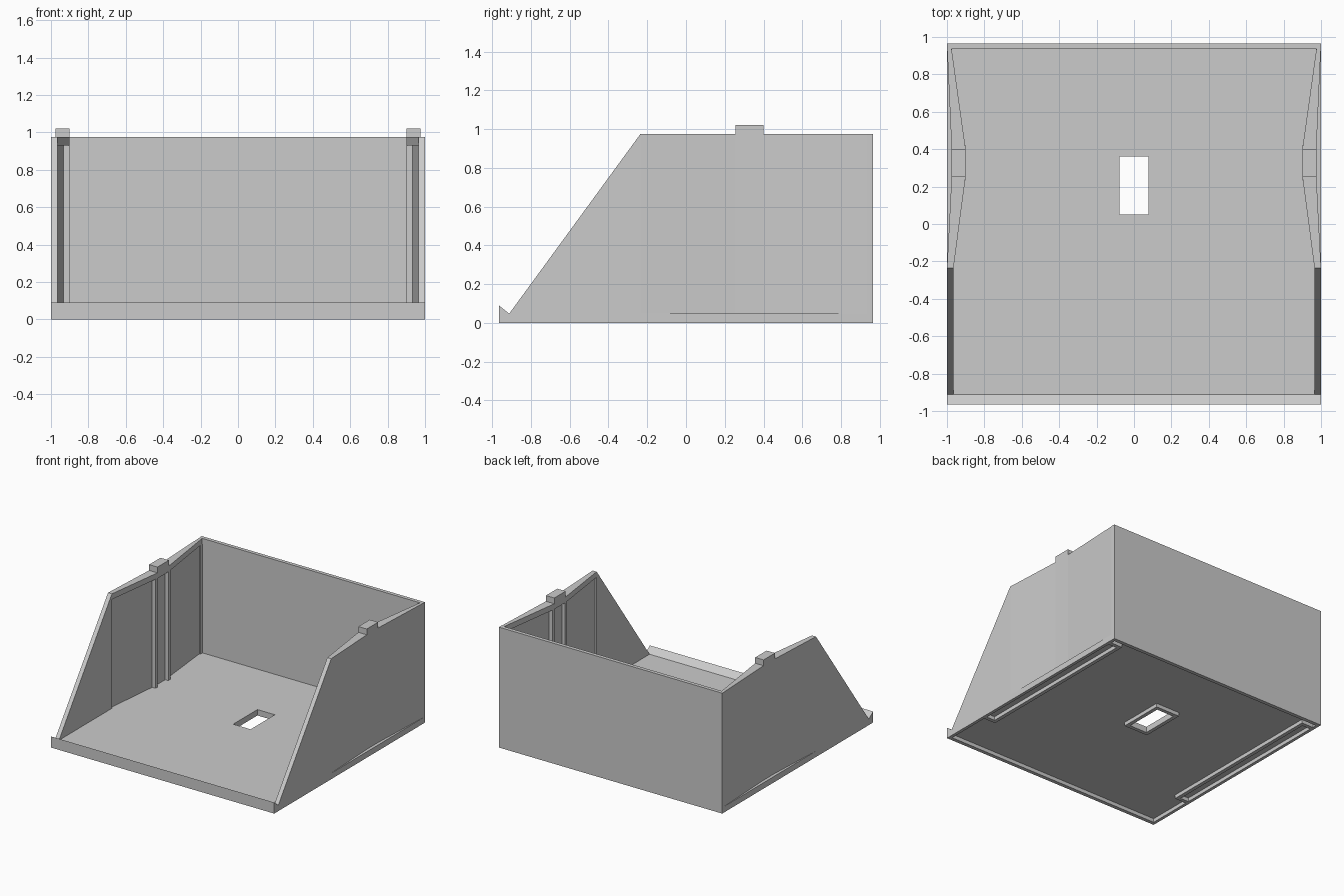
import bpy
import bmesh
from mathutils import Vector

cube = bpy.data.objects.get("Cube")
if cube:
    bpy.data.objects.remove(cube, do_unlink=True)

grey = bpy.data.materials.new("light_grey")
grey.use_nodes = True
colour = (0.6, 0.6, 0.6, 1)
grey.diffuse_color = colour
grey.node_tree.nodes["Principled BSDF"].inputs["Base Color"].default_value = colour

UNDER, FLOOR, RIM, TOP, TAB = 0.03, 0.048, 0.93, 0.975, 1.022
FRONT, NOTCH, BEND, BACK = -0.965, -0.912, -0.235, 0.965
INNER_BACK = 0.935


def prism(name, points, offset):
    """Extrude a flat 3D outline along an offset."""
    bm = bmesh.new()
    face = bm.faces.new([bm.verts.new(p) for p in points])
    moved = bmesh.ops.extrude_face_region(bm, geom=[face])["geom"]
    bmesh.ops.translate(bm, vec=Vector(offset),
                        verts=[v for v in moved if isinstance(v, bmesh.types.BMVert)])
    bmesh.ops.recalc_face_normals(bm, faces=bm.faces)
    mesh = bpy.data.meshes.new(name)
    bm.to_mesh(mesh)
    bm.free()
    mesh.materials.append(grey)
    obj = bpy.data.objects.new(name, mesh)
    bpy.context.collection.objects.link(obj)
    return obj


def plan(name, outline, z0, z1):
    return prism(name, [(x, y, z0) for x, y in outline], (0, 0, z1 - z0))


def box(name, x0, x1, y0, y1, z0, z1):
    return plan(name, [(x0, y0), (x1, y0), (x1, y1), (x0, y1)], z0, z1)


def side_profile(name, outline, x0, x1):
    return prism(name, [(x0, y, z) for y, z in outline], (x1 - x0, 0, 0))


def cut(target, cutter):
    cutter.hide_render = True
    mod = target.modifiers.new("cut", "BOOLEAN")
    mod.operation = "DIFFERENCE"
    mod.solver = "EXACT"
    mod.object = cutter
    bpy.context.view_layer.objects.active = target
    bpy.ops.object.modifier_apply(modifier=mod.name)
    bpy.data.objects.remove(cutter, do_unlink=True)


# Floor with sloped front lip, hollow underneath inside a thin rim
floor = side_profile("floor", [(FRONT, 0), (BACK, 0), (BACK, FLOOR), (NOTCH, FLOOR),
                               (FRONT, 0.09)], -1, 1)
cut(floor, box("hollow_cutter", -0.975, 0.975, -0.935, 0.935, -0.1, UNDER))

# Window through the floor, with a collar underneath
win_x, win_y0, win_y1, wall = 0.078, 0.05, 0.36, 0.03
cut(floor, box("window_cutter", -win_x, win_x, win_y0, win_y1, -0.1, 0.2))
collar = box("window_collar", -win_x - wall, win_x + wall,
             win_y0 - wall, win_y1 + wall, 0, UNDER)
cut(collar, box("collar_cutter", -win_x, win_x, win_y0, win_y1, -0.1, 0.2))

# Side walls, bent inward towards the tab
tab0, tab1 = 0.255, 0.40
outer = [(1, BEND), (0.975, tab0), (0.975, tab1), (1, BACK - 0.005)]
panel = [(0.985, INNER_BACK), (0.93, tab1), (0.93, tab0), (0.98, BEND)]
rim = [(0.975, INNER_BACK), (0.90, tab1), (0.90, tab0), (0.965, BEND)]

# Socket wall under the floor, open towards the outer rim
slot_y0, slot_y1 = -0.535, 0.87
socket = [(0.975, slot_y0 - wall), (0.87, slot_y0 - wall), (0.87, slot_y1 + wall),
          (0.975, slot_y1 + wall), (0.975, slot_y1), (0.90, slot_y1),
          (0.90, slot_y0), (0.975, slot_y0)]

for side, s in (("left", 1), ("right", -1)):
    def flip(points):
        return [(s * x, y) for x, y in points]

    def side_box(name, x0, x1, *rest):
        return box(side + name, *sorted((s * x0, s * x1)), *rest)

    plan(side + "_socket", flip(socket), 0, UNDER)
    side_profile(side + "_front_slope",
                 [(NOTCH, FLOOR), (BEND, FLOOR), (BEND, TOP)], s * 0.965, s)
    plan(side + "_wall", flip(outer + panel), FLOOR, RIM)
    plan(side + "_rim", flip(outer + rim), RIM, TOP)
    side_box("_tab", 0.90, 0.975, tab0, tab1, TOP, TAB)

    # Upright ribs under the rim
    for label, y in (("_front_rib", tab0 - 0.022), ("_back_rib", tab1 - 0.003)):
        side_box(label, 0.902, 0.94, y, y + 0.025, FLOOR, RIM)
    side_box("_corner_rib", 0.973, 0.99, INNER_BACK - 0.025, INNER_BACK, FLOOR, RIM)

# Back wall
box("back_wall", -1, 1, INNER_BACK, BACK, FLOOR, TOP)
